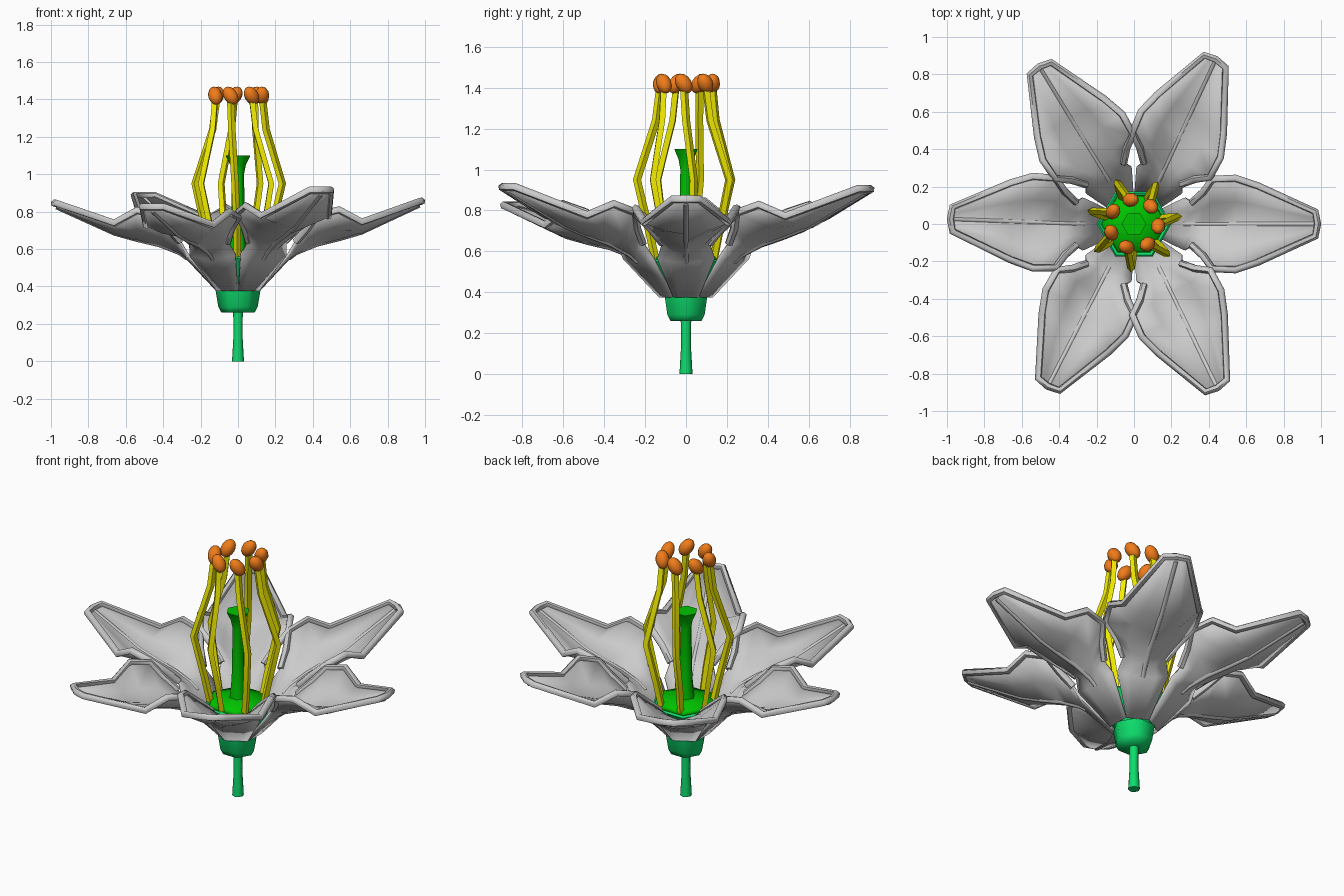
import bpy, bmesh, math
from mathutils import Vector, Matrix

if "Cube" in bpy.data.objects:
    bpy.data.objects.remove(bpy.data.objects["Cube"])


def material(name, rgb):
    m = bpy.data.materials.new(name)
    m.diffuse_color = (*rgb, 1)
    m.use_nodes = True
    m.node_tree.nodes["Principled BSDF"].inputs["Base Color"].default_value = m.diffuse_color
    return m


TEAL = material("calyx_green", (0.004, 0.72, 0.15))
GREEN = material("pistil_green", (0.0, 0.55, 0.0))
YELLOW = material("filament_yellow", (0.9, 0.85, 0.0))
ORANGE = material("anther_orange", (0.87, 0.2, 0.01))


def add(name, mesh, mat=None, angle=40):
    ob = bpy.data.objects.new(name, mesh)
    bpy.context.collection.objects.link(ob)
    if mat:
        mesh.materials.clear()
        mesh.materials.append(mat)
    bpy.ops.object.select_all(action='DESELECT')
    ob.select_set(True)
    bpy.context.view_layer.objects.active = ob
    bpy.ops.object.shade_smooth_by_angle(angle=math.radians(angle))
    return ob


def from_bmesh(name, bm, mat=None, angle=40):
    bmesh.ops.recalc_face_normals(bm, faces=bm.faces[:])
    me = bpy.data.meshes.new(name)
    bm.to_mesh(me)
    bm.free()
    return add(name, me, mat, angle)


def lathe(name, profile, sides, mat, angle=40):
    bm = bmesh.new()
    rings = [[bm.verts.new((r * math.cos(2 * math.pi * i / sides),
                            r * math.sin(2 * math.pi * i / sides), z))
              for i in range(sides)] for r, z in profile]
    for a, b in zip(rings, rings[1:]):
        for i in range(sides):
            j = (i + 1) % sides
            bm.faces.new((a[i], a[j], b[j], b[i]))
    bm.faces.new(rings[0])
    bm.faces.new(rings[-1])
    return from_bmesh(name, bm, mat, angle)


def tube(name, points, radius, mat=None, res=0, angle=40):
    cu = bpy.data.curves.new(name, 'CURVE')
    cu.dimensions = '3D'
    cu.bevel_depth = radius
    cu.bevel_resolution = res
    cu.use_fill_caps = True
    sp = cu.splines.new('POLY')
    sp.points.add(len(points) - 1)
    for p, co in zip(sp.points, points):
        p.co = (*co, 1)
    tmp = bpy.data.objects.new(name + "_path", cu)
    bpy.context.collection.objects.link(tmp)
    bpy.context.view_layer.update()
    me = bpy.data.meshes.new_from_object(
        tmp.evaluated_get(bpy.context.evaluated_depsgraph_get()))
    bpy.data.objects.remove(tmp)
    bm = bmesh.new()
    bm.from_mesh(me)
    bmesh.ops.remove_doubles(bm, verts=bm.verts[:], dist=1e-5)
    return from_bmesh(name, bm, mat, angle)


# Stem, calyx and pistil
lathe("stem", [(0.032, 0), (0.024, 0.14), (0.026, 0.28)], 8, TEAL, 60)
lathe("calyx", [(0.088, 0.26), (0.105, 0.29), (0.12, 0.38), (0.105, 0.385),
                (0.2, 0.55), (0.19, 0.56), (0.1, 0.5)], 6, TEAL, 65)
lathe("pistil", [(0.1, 0.48), (0.175, 0.555), (0.165, 0.575), (0.05, 0.59), (0.038, 0.7),
                 (0.032, 1.0), (0.042, 1.05), (0.066, 1.1)], 6, GREEN, 65)

# Petal rows: radius, midline height, half width, edge height
ROWS = [(0.11, 0.38, 0.062, 0.38), (0.27, 0.55, 0.14, 0.57), (0.31, 0.58, 0.115, 0.64),
        (0.37, 0.605, 0.17, 0.71), (0.42, 0.625, 0.24, 0.78), (0.54, 0.655, 0.245, 0.81),
        (0.66, 0.69, 0.205, 0.745), (0.97, 0.835, 0.065, 0.855)]
# Small differences between petals: tip height and turn
TIP_HEIGHTS = [0.85, 0.90, 0.88, 0.84, 0.82, 0.91]
TURNS = [0, 3.5, 1, -1.5, 2, -3]


def petal(k):
    turn = Matrix.Rotation(math.radians(60 * k), 3, 'Z')
    lift = TIP_HEIGHTS[k] - 0.85

    def point(row, v):
        r, z, w, ze = row
        f = max(0, (r - 0.28) / 0.7)
        z += (ze - z) * abs(v) ** 1.7 + lift * f
        return turn @ Vector((r, w * v + math.radians(TURNS[k]) * f, z))

    # Cupped blade
    bm = bmesh.new()
    grid = [[bm.verts.new(point(row, v)) for v in (-1, -0.5, 0, 0.5, 1)] for row in ROWS]
    for a, b in zip(grid, grid[1:]):
        for i in range(4):
            bm.faces.new((a[i], b[i], b[i + 1], a[i + 1]))
    ob = from_bmesh(f"petal_{k + 1}", bm, angle=35)
    sol = ob.modifiers.new("thickness", 'SOLIDIFY')
    sol.thickness = 0.016
    sol.offset = 0

    # Rolled rim and midrib
    outer = ROWS[2:]
    rim = [point(r, -1) for r in outer] + [point((0.982, 0.855, 0.01, 0.855), 0)]
    rim += [point(r, 1) for r in reversed(outer)]
    tube(f"petal_rim_{k + 1}", rim, 0.02, res=1, angle=60)
    rib = [point(r, 0) for r in ROWS[1:]]
    tube(f"petal_midrib_{k + 1}", rib, 0.015, res=1, angle=60)


for k in range(6):
    petal(k)

# Seven bowed stamens with tilted anthers
for k in range(7):
    a = math.radians(98 + k * 360 / 7)

    def polar(r, z, twist):
        t = a + math.radians(twist)
        return Vector((r * math.cos(t), r * math.sin(t), z))

    tube(f"filament_{k + 1}",
         [polar(0.15, 0.56, 16), polar(0.18, 0.7, 16), polar(0.24, 0.95, 14),
          polar(0.15, 1.24, 5), polar(0.13, 1.42, 0)], 0.02, YELLOW)
    bm = bmesh.new()
    bmesh.ops.create_uvsphere(bm, u_segments=10, v_segments=8, radius=1)
    bm.transform(Matrix.Translation(polar(0.13, 1.42, 0)) @ Matrix.Rotation(a, 4, 'Z')
                 @ Matrix.Rotation(math.radians(35), 4, 'X')
                 @ Matrix.Diagonal((0.038, 0.038, 0.053, 1)))
    from_bmesh(f"anther_{k + 1}", bm, ORANGE, 60)
